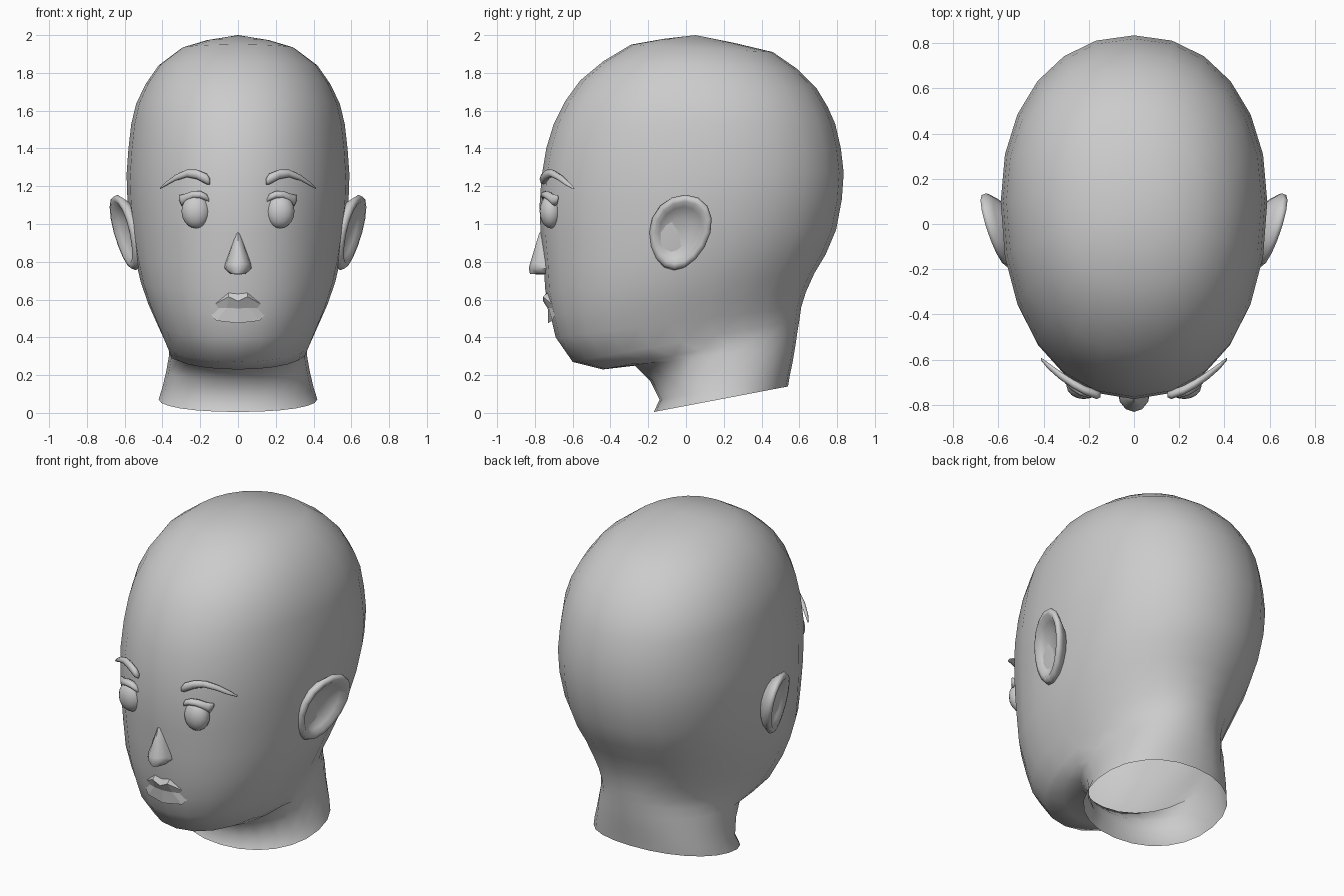
import bpy, bmesh, math

if "Cube" in bpy.data.objects:
    bpy.data.objects.remove(bpy.data.objects["Cube"])

TAU = 2 * math.pi


def make(name, rings, cap_start=None, cap_end=None, mirror=False, angle=180):
    """Loft closed rings; caps are apex points."""
    bm = bmesh.new()
    vs = [[bm.verts.new(p) for p in r] for r in rings]
    n = len(vs[0])
    for a, b in zip(vs, vs[1:]):
        for i in range(n):
            j = (i + 1) % n
            bm.faces.new((a[i], a[j], b[j], b[i]))
    for ring, tip in ((vs[0], cap_start), (vs[-1], cap_end)):
        if tip:
            t = bm.verts.new(tip)
            for i in range(n):
                bm.faces.new((ring[i], ring[(i + 1) % n], t))
    return finish(name, bm, mirror, angle)


def finish(name, bm, mirror=False, angle=180):
    bmesh.ops.recalc_face_normals(bm, faces=bm.faces[:])
    me = bpy.data.meshes.new(name)
    bm.to_mesh(me)
    bm.free()
    ob = bpy.data.objects.new(name, me)
    bpy.context.collection.objects.link(ob)
    bpy.ops.object.select_all(action='DESELECT')
    ob.select_set(True)
    bpy.context.view_layer.objects.active = ob
    if angle:
        bpy.ops.object.shade_smooth_by_angle(angle=math.radians(angle))
    if mirror:
        ob.modifiers.new("Mirror", 'MIRROR')
    return ob


def head_ring(yf, zf, yb, zb, w, m, n=24, e=2.15):
    """Tilted egg section from a front point to a back point."""
    out = []
    for i in range(n):
        c, s = math.cos(TAU * i / n), math.sin(TAU * i / n)
        c = math.copysign(abs(c) ** (2 / e), c)
        s = math.copysign(abs(s) ** (2 / e), s)
        u = m - c * (m if c > 0 else 1 - m)
        out.append((w * s, yf + (yb - yf) * u, zf + (zb - zf) * u))
    return out


# Head and neck: front y, z, back y, z, half width, widest position
sections = [
    (-.17, .005, .54, .14, .42, .5), (-.14, .07, .55, .20, .40, .5),
    (-.19, .17, .565, .27, .38, .5), (-.27, .25, .58, .36, .365, .5),
    (-.44, .23, .59, .43, .365, .5), (-.60, .27, .60, .49, .385, .48),
    (-.69, .40, .61, .56, .43, .47), (-.718, .52, .635, .64, .475, .47),
    (-.745, .65, .68, .74, .515, .48), (-.755, .80, .74, .84, .545, .5),
    (-.77, .95, .795, .97, .567, .52), (-.775, 1.1, .825, 1.13, .585, .54),
    (-.765, 1.25, .835, 1.27, .59, .54), (-.74, 1.4, .82, 1.4, .58, .54),
    (-.70, 1.53, .79, 1.53, .565, .54), (-.64, 1.65, .75, 1.62, .54, .53),
    (-.56, 1.76, .69, 1.72, .49, .52), (-.44, 1.86, .59, 1.82, .42, .5),
    (-.29, 1.95, .46, 1.91, .30, .5), (-.12, 1.98, .25, 1.96, .17, .48)]
make("head", [head_ring(*s) for s in sections], cap_end=(0, .05, 2.0))

# Ears: tilted egg outline, lofted from back to rim to bowl
def ear_ring(k, off, n=16):
    out = []
    for i in range(n):
        c, s = math.cos(TAU * i / n), math.sin(TAU * i / n)
        y = -.033 + k * (.163 * c * (1 + .12 * s) + .03 * s)
        z = .955 + k * .2 * s
        out.append((.59 + .3 * (y + .03) + .2 * (z - .955) + off, y, z))
    return out


make("ear", [ear_ring(.55, -.09), ear_ring(.88, -.03), ear_ring(1, 0),
             ear_ring(.95, .022), ear_ring(.82, .025), ear_ring(.68, 0),
             ear_ring(.4, -.025)], cap_end=(.56, -.035, .95), mirror=True)

# Eyes
bm = bmesh.new()
bmesh.ops.create_uvsphere(bm, u_segments=16, v_segments=10, radius=1)
for v in bm.verts:
    v.co = (.222 + .077 * v.co.x, -.715 + .06 * v.co.y, 1.067 + .09 * v.co.z)
finish("eye", bm, True)


# Brows and lashes: flattened tapering tubes running along x
def strip(name, pts, n=8):
    rings = [[(x, y + ry * math.cos(TAU * i / n), z + rz * math.sin(TAU * i / n))
              for i in range(n)] for x, y, z, ry, rz in pts]
    make(name, rings, pts[0][:3], pts[-1][:3], True)


strip("brow", [(.148, -.755, 1.225, .012, .016), (.165, -.755, 1.238, .02, .028),
               (.22, -.735, 1.263, .02, .025), (.27, -.708, 1.268, .02, .02),
               (.33, -.668, 1.245, .018, .016), (.38, -.628, 1.213, .014, .011),
               (.412, -.597, 1.19, .006, .004)])
strip("eyelash", [(.15, -.735, 1.12, .01, .008), (.165, -.745, 1.14, .02, .018),
                  (.20, -.745, 1.155, .024, .02), (.24, -.735, 1.155, .024, .02),
                  (.275, -.715, 1.14, .022, .022), (.298, -.695, 1.125, .018, .03),
                  (.312, -.685, 1.14, .01, .014)])

# Nose: horizontal half-oval sections (z, half width, tip y)
nose = []
for z, w, y in [(.95, .012, -.778), (.87, .042, -.802), (.79, .07, -.826),
                (.765, .073, -.832), (.735, .04, -.826)]:
    nose.append([(w * math.sin(TAU * i / 12),
                  -.74 + (y + .74) * math.cos(TAU * i / 12) if i in (0, 1, 2, 10, 11)
                  else -.735 + .01 * math.cos(TAU * i / 12), z) for i in range(12)])
make("nose", nose, (0, -.775, .955), (0, -.77, .733), angle=50)

# Lips: faceted, upper edge proud, mouth line set back
bm = bmesh.new()
V = [bm.verts.new(p) for p in [
    (0, -.757, .592), (.05, -.757, .615), (.17, -.68, .55), (.06, -.727, .556),
    (0, -.732, .553), (.115, -.708, .488), (0, -.73, .475), (.05, -.735, .635),
    (0, -.745, .63)]]
for f in [(0, 1, 3, 4), (1, 2, 3), (4, 3, 5, 6), (3, 2, 5), (0, 8, 7, 1), (1, 7, 2)]:
    bm.faces.new([V[i] for i in f])
finish("lips", bm, True, 0)
